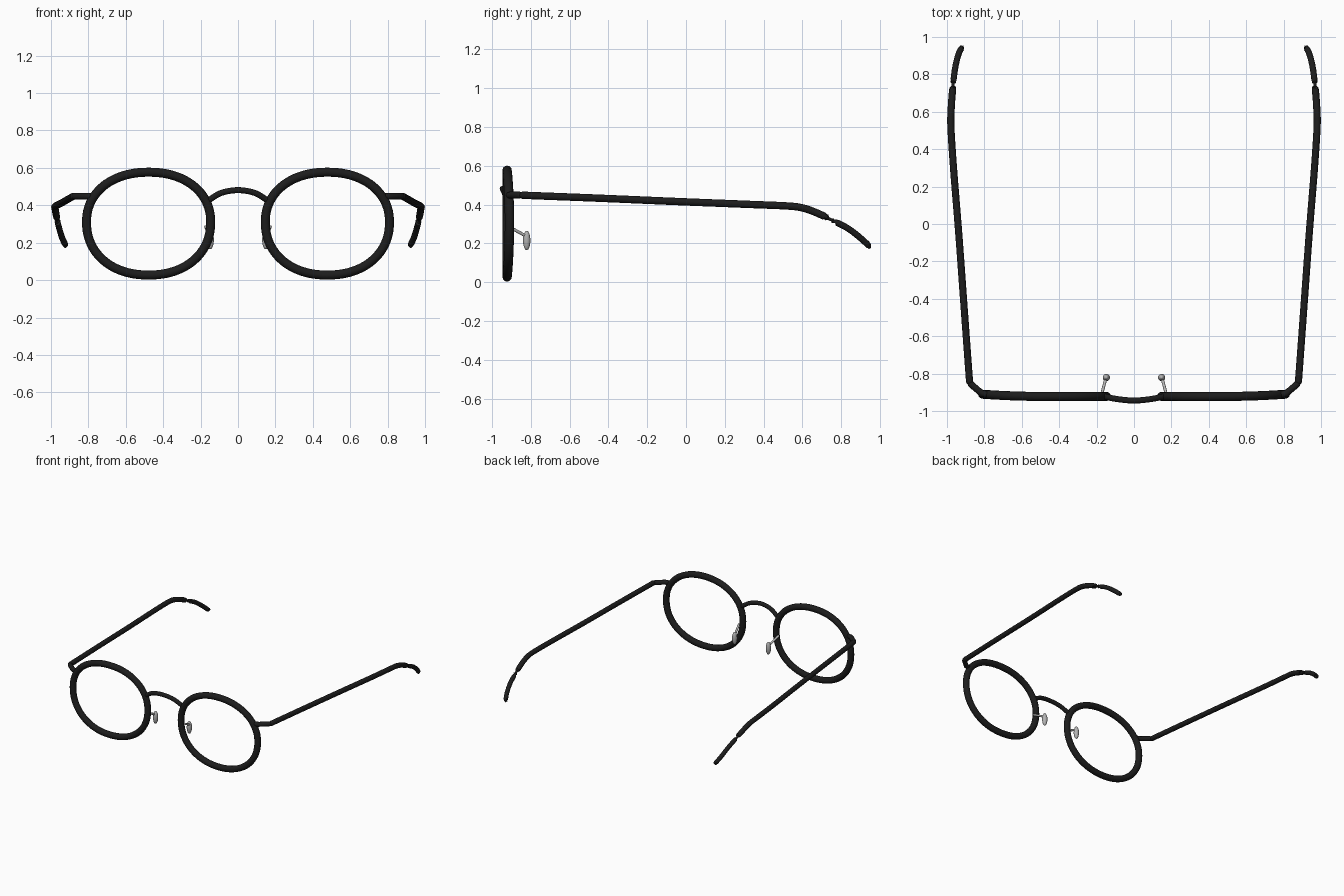
import bpy
import math
from mathutils import Vector

cube = bpy.data.objects.get("Cube")
if cube:
    bpy.data.objects.remove(cube, do_unlink=True)


def material(name, color, roughness):
    mat = bpy.data.materials.new(name)
    mat.use_nodes = True
    mat.diffuse_color = color
    bsdf = mat.node_tree.nodes["Principled BSDF"]
    bsdf.inputs["Base Color"].default_value = color
    bsdf.inputs["Roughness"].default_value = roughness
    return mat


BLACK = material("black_frame", (0.012, 0.012, 0.012, 1), 0.4)
GREY = material("grey_pads", (0.45, 0.45, 0.45, 1), 0.4)


def finish(obj, name, mat):
    obj.name = name
    obj.data.materials.clear()
    obj.data.materials.append(mat)
    bpy.ops.object.select_all(action='DESELECT')
    obj.select_set(True)
    bpy.context.view_layer.objects.active = obj
    bpy.ops.object.shade_smooth_by_angle(angle=math.radians(50))


def smooth_path(points, steps=6):
    """Catmull-Rom interpolation through the given points."""
    pts = [Vector(p) for p in points]
    pts = [2 * pts[0] - pts[1]] + pts + [2 * pts[-1] - pts[-2]]
    path = []
    for a, b, c, d in zip(pts, pts[1:], pts[2:], pts[3:]):
        for i in range(steps):
            t = i / steps
            path.append(0.5 * (2 * b + (c - a) * t + (2 * a - 5 * b + 4 * c - d) * t ** 2
                               + (3 * b - a - 3 * c + d) * t ** 3))
    return path + [pts[-2]]


def tube(name, path, radius, mat, closed=False, rounded=False):
    """Sweep a round section along a path; rounded ends get dome caps."""
    path = [Vector(p) for p in path]
    scales = [1.0] * len(path)
    if rounded:
        for end, inner, at in ((path[0], path[1], 0), (path[-1], path[-2], None)):
            step = (inner - end).normalized() * radius
            dome = [(end + step * (1 - math.cos(a)), max(math.sin(a), 0.1))
                    for a in (0, math.pi / 6, math.pi / 3, math.pi / 2)]
            if at == 0:
                path = [p for p, s in dome] + path[1:]
                scales = [s for p, s in dome] + scales[1:]
            else:
                path = path[:-1] + [p for p, s in reversed(dome)]
                scales = scales[:-1] + [s for p, s in reversed(dome)]
    curve = bpy.data.curves.new(name, 'CURVE')
    curve.dimensions = '3D'
    curve.bevel_depth = radius
    curve.bevel_resolution = 4
    curve.use_fill_caps = not closed
    spline = curve.splines.new('POLY')
    spline.points.add(len(path) - 1)
    for point, co, s in zip(spline.points, path, scales):
        point.co = (*co, 1)
        point.radius = s
    spline.use_cyclic_u = closed
    obj = bpy.data.objects.new(name, curve)
    bpy.context.collection.objects.link(obj)
    bpy.ops.object.select_all(action='DESELECT')
    obj.select_set(True)
    bpy.context.view_layer.objects.active = obj
    bpy.ops.object.convert(target='MESH')
    finish(bpy.context.view_layer.objects.active, name, mat)


def rim_path(side):
    """Softly squared oval, its outer edge wrapped slightly back."""
    path = []
    for i in range(96):
        a = 2 * math.pi * i / 96
        c, s = math.cos(a), math.sin(a)
        u = math.copysign(abs(c) ** (2 / 2.15), c)
        v = math.copysign(abs(s) ** (2 / 2.15), s)
        height = 0.267 if v > 0 else 0.283
        path.append((side * (0.478 + 0.332 * u),
                     -0.922 + 0.012 * max(u, 0) ** 2, 0.31 + height * v))
    return path


# Bridge between the rims
tube("bridge", smooth_path([(-0.16, -0.922, 0.425), (-0.09, -0.936, 0.466),
                            (0, -0.944, 0.481), (0.09, -0.936, 0.466),
                            (0.16, -0.922, 0.425)]), 0.016, BLACK)

for side, word in ((1, "left"), (-1, "right")):
    def mirrored(points):
        return [(side * x, y, z) for x, y, z in points]

    tube(word + "_rim", rim_path(side), 0.024, BLACK, closed=True)

    # Hinge block from the rim to the temple
    tube(word + "_end_piece", mirrored([(0.775, -0.914, 0.447), (0.815, -0.905, 0.449),
                                        (0.885, -0.845, 0.449)]), 0.018, BLACK, rounded=True)

    # Temple arm, thin link and ear tip
    tube(word + "_temple", smooth_path(mirrored([
        (0.878, -0.86, 0.449), (0.908, -0.45, 0.433), (0.937, -0.05, 0.416),
        (0.965, 0.3, 0.402), (0.979, 0.52, 0.393), (0.978, 0.6, 0.383),
        (0.974, 0.67, 0.359), (0.968, 0.735, 0.329)])), 0.019, BLACK, rounded=True)
    tube(word + "_temple_link", mirrored([(0.969, 0.72, 0.335), (0.966, 0.775, 0.31)]),
         0.008, BLACK)
    tube(word + "_ear_tip", smooth_path(mirrored([
        (0.967, 0.75, 0.321), (0.956, 0.835, 0.277), (0.939, 0.905, 0.223),
        (0.918, 0.949, 0.181)])), 0.0165, BLACK, rounded=True)

    # Nose pad on its small arm
    tube(word + "_pad_arm", mirrored([(0.174, -0.915, 0.285), (0.165, -0.88, 0.268),
                                      (0.15, -0.825, 0.238)]), 0.008, GREY)
    bpy.ops.mesh.primitive_uv_sphere_add(segments=24, ring_count=16, radius=1,
                                         location=(side * 0.148, -0.821, 0.215))
    pad = bpy.context.object
    pad.scale = (0.019, 0.019, 0.05)
    finish(pad, word + "_nose_pad", GREY)
